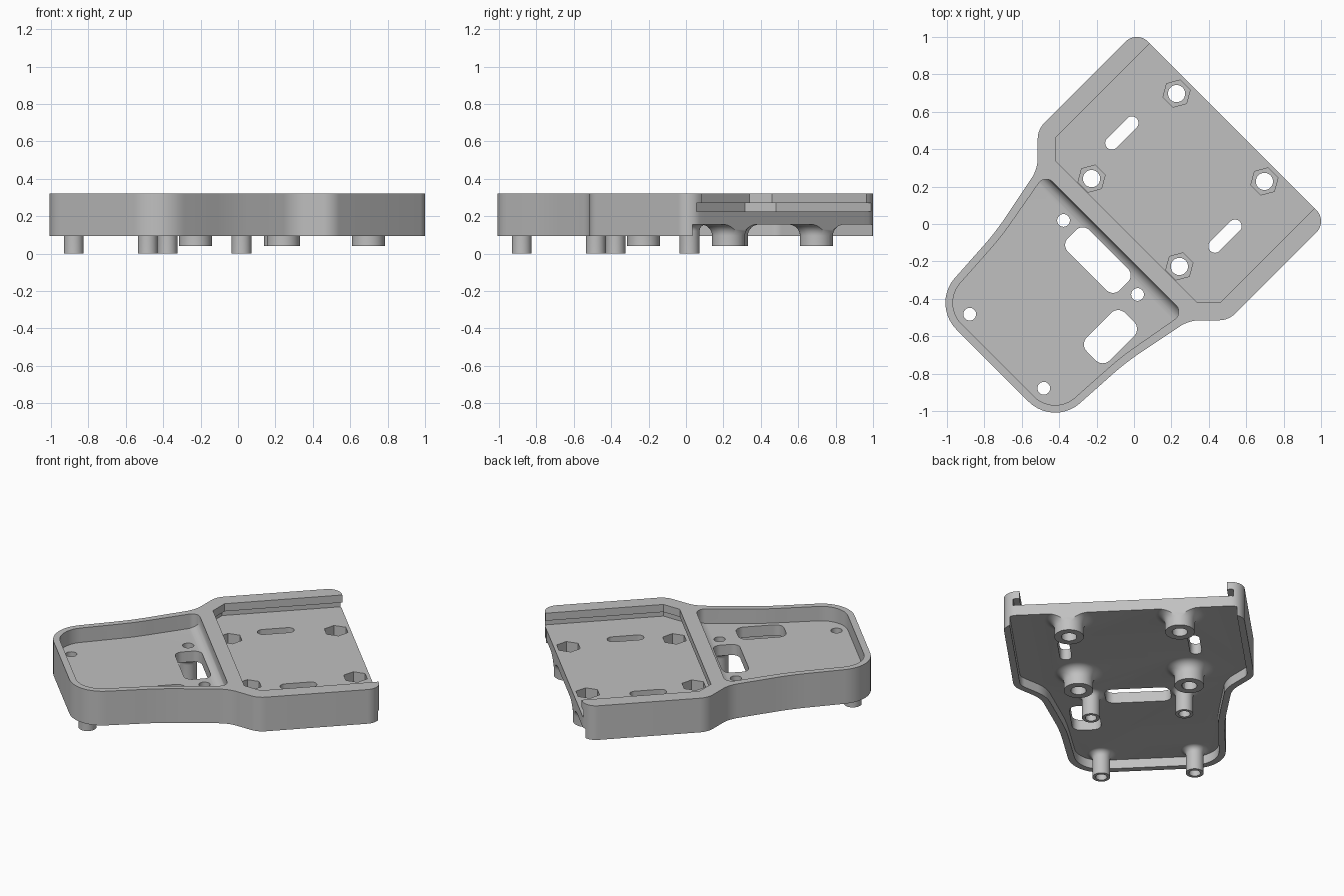
import bpy, bmesh
from math import pi, cos, sin, tan, radians
from mathutils import Vector, Matrix

if "Cube" in bpy.data.objects:
    bpy.data.objects.remove(bpy.data.objects["Cube"])

grey = bpy.data.materials.new("plain grey")
grey.use_nodes = True
GREY = (0.53, 0.53, 0.53, 1)
grey.diffuse_color = GREY
grey.node_tree.nodes["Principled BSDF"].inputs["Base Color"].default_value = GREY

# Heights: skirt bottom, plate underside, plate top, lip underside, rim top
SKIRT, UNDER, FLOOR, LIP, TOP = 0.095, 0.155, 0.225, 0.27, 0.32
END = 0.742


def rounded(corners, steps=10):
    """Polygon from (x, y, radius) corners."""
    out = []
    for i, (x, y, r) in enumerate(corners):
        p = Vector((x, y))
        if r == 0:
            out.append(p)
            continue
        a = (Vector(corners[i - 1][:2]) - p).normalized()
        b = (Vector(corners[(i + 1) % len(corners)][:2]) - p).normalized()
        half = a.angle(b) / 2
        centre = p + (a + b).normalized() * (r / sin(half))
        start = p + a * (r / tan(half)) - centre
        end = p + b * (r / tan(half)) - centre
        turn = start.angle_signed(end)
        for k in range(steps + 1):
            out.append(centre + Matrix.Rotation(-turn * k / steps, 2) @ start)
    return out


def mirrored(corners):
    """Closed outline from the corners on one side."""
    return rounded(corners + [(x, -y, r) for x, y, r in reversed(corners)])


def box_outline(x0, x1, y0, y1, r):
    return rounded([(x0, y0, r), (x1, y0, r), (x1, y1, r), (x0, y1, r)])


def circle(x, y, r, n=32, turn=0):
    return [(x + r * cos(turn + 2 * pi * k / n), y + r * sin(turn + 2 * pi * k / n)) for k in range(n)]


def finish(bm, name):
    bmesh.ops.recalc_face_normals(bm, faces=bm.faces)
    mesh = bpy.data.meshes.new(name)
    bm.to_mesh(mesh)
    bm.free()
    mesh.materials.append(grey)
    ob = bpy.data.objects.new(name, mesh)
    bpy.context.collection.objects.link(ob)
    return ob


def prism(name, outline, z0, z1, matrix=None):
    bm = bmesh.new()
    face = bm.faces.new([bm.verts.new((p[0], p[1], z0)) for p in outline])
    ext = bmesh.ops.extrude_face_region(bm, geom=[face])["geom"]
    bmesh.ops.translate(bm, vec=(0, 0, z1 - z0), verts=[g for g in ext if isinstance(g, bmesh.types.BMVert)])
    if matrix:
        bm.transform(matrix)
    return finish(bm, name)


def standoff(x, y, r, bottom, cove):
    """Turned post that flares into the plate underside."""
    profile = [(0, bottom), (r, bottom)]
    for k in range(9):
        a = pi / 2 * k / 8
        profile.append((r + cove * (1 - cos(a)), UNDER - cove * (1 - sin(a))))
    profile += [(r + cove, UNDER + 0.03), (0, UNDER + 0.03)]
    bm = bmesh.new()
    verts = [bm.verts.new((px, 0, pz)) for px, pz in profile]
    edges = [bm.edges.new(pair) for pair in zip(verts, verts[1:])]
    bmesh.ops.spin(bm, geom=verts + edges, axis=(0, 0, 1), cent=(0, 0, 0), angle=2 * pi, steps=40)
    bmesh.ops.remove_doubles(bm, verts=bm.verts, dist=0.0001)
    bmesh.ops.translate(bm, vec=(x, y, 0), verts=bm.verts)
    return finish(bm, "standoff")


# Tray body, laid out along x before being turned
body = prism("mounting_tray", mirrored([
    (END, 0.721, 0.083), (-0.007, 0.721, 0.12), (-0.156, 0.572, 0.2),
    (-0.55, 0.493, 1.5), (-1.07, 0.462, 0.2)]), SKIRT, TOP)


def combine(tool, operation="DIFFERENCE"):
    mod = body.modifiers.new("cut", "BOOLEAN")
    mod.operation = operation
    mod.solver = "EXACT"
    mod.object = tool
    bpy.context.view_layer.objects.active = body
    bpy.ops.object.modifier_apply(modifier=mod.name)
    bpy.data.objects.remove(tool)


# Underside recess, open at the wide end
combine(prism("underside", mirrored([
    (0.9, 0.681, 0), (0.01, 0.681, 0.08), (-0.136, 0.535, 0.24),
    (-0.55, 0.453, 1.5), (-1.03, 0.424, 0.16)]), 0, UNDER))

# Narrow pocket on top
combine(prism("pocket", mirrored([
    (-0.148, 0.525, 0.05), (-0.55, 0.453, 1.5), (-1.03, 0.424, 0.16)]), FLOOR, 0.5))

# Wide bay: opening under the rim lip, with a wider groove below it
combine(prism("bay", mirrored([(0.9, 0.622, 0), (0.028, 0.622, 0), (-0.057, 0.537, 0)]), FLOOR + 0.01, 0.5))
combine(prism("groove", mirrored([(0.9, 0.66, 0), (0.02, 0.66, 0), (-0.097, 0.543, 0)]), FLOOR, LIP))

# Cove along the pocket's cross wall
R = 0.065
cove = [(-0.148 - R + R * sin(a), FLOOR + R - R * cos(a)) for a in [pi / 2 * k / 8 for k in range(9)]]
cove += [(-0.13, FLOOR + R), (-0.13, FLOOR - 0.02), (-0.148 - R, FLOOR - 0.02)]
combine(prism("cove", cove, -0.53, 0.53, Matrix.Rotation(pi / 2, 4, "X")), "UNION")

# Standoffs
wide_posts = [(x, y) for x in (0.011, 0.654) for y in (-0.332, 0.332)]
narrow_posts = [(x, y) for x in (-0.253, -0.962) for y in (-0.28, 0.28)]
for x, y in wide_posts:
    combine(standoff(x, y, 0.088, 0.04, 0.06), "UNION")
for x, y in narrow_posts:
    combine(standoff(x, y, 0.053, 0, 0.035), "UNION")
combine(prism("end_trim", box_outline(END - 0.0005, 0.95, -0.6, 0.6, 0), -0.1, FLOOR + 0.02))

# Screw holes and nut pockets
for x, y in wide_posts:
    combine(prism("hole", circle(x, y, 0.046), -0.1, 0.5))
    combine(prism("nut_pocket", circle(x, y, 0.075, 6, pi / 2), 0.1, 0.5))
for x, y in narrow_posts:
    combine(prism("hole", circle(x, y, 0.034), -0.1, 0.5))

# Slots and windows
for y in (-0.39, 0.39):
    combine(prism("slot", box_outline(0.187, 0.409, y - 0.035, y + 0.035, 0.0345), 0, 0.5))
combine(prism("window", box_outline(-0.354, -0.192, -0.196, 0.196, 0.05), 0, 0.5))
combine(prism("window", box_outline(-0.66, -0.37, -0.424, -0.25, 0.053), 0, 0.5))

# Turn the tray to its diagonal pose and shade it
body.data.transform(Matrix.Rotation(pi / 4, 4, "Z"))
bpy.ops.object.select_all(action="DESELECT")
body.select_set(True)
bpy.context.view_layer.objects.active = body
bpy.ops.object.shade_smooth_by_angle(angle=radians(30))
